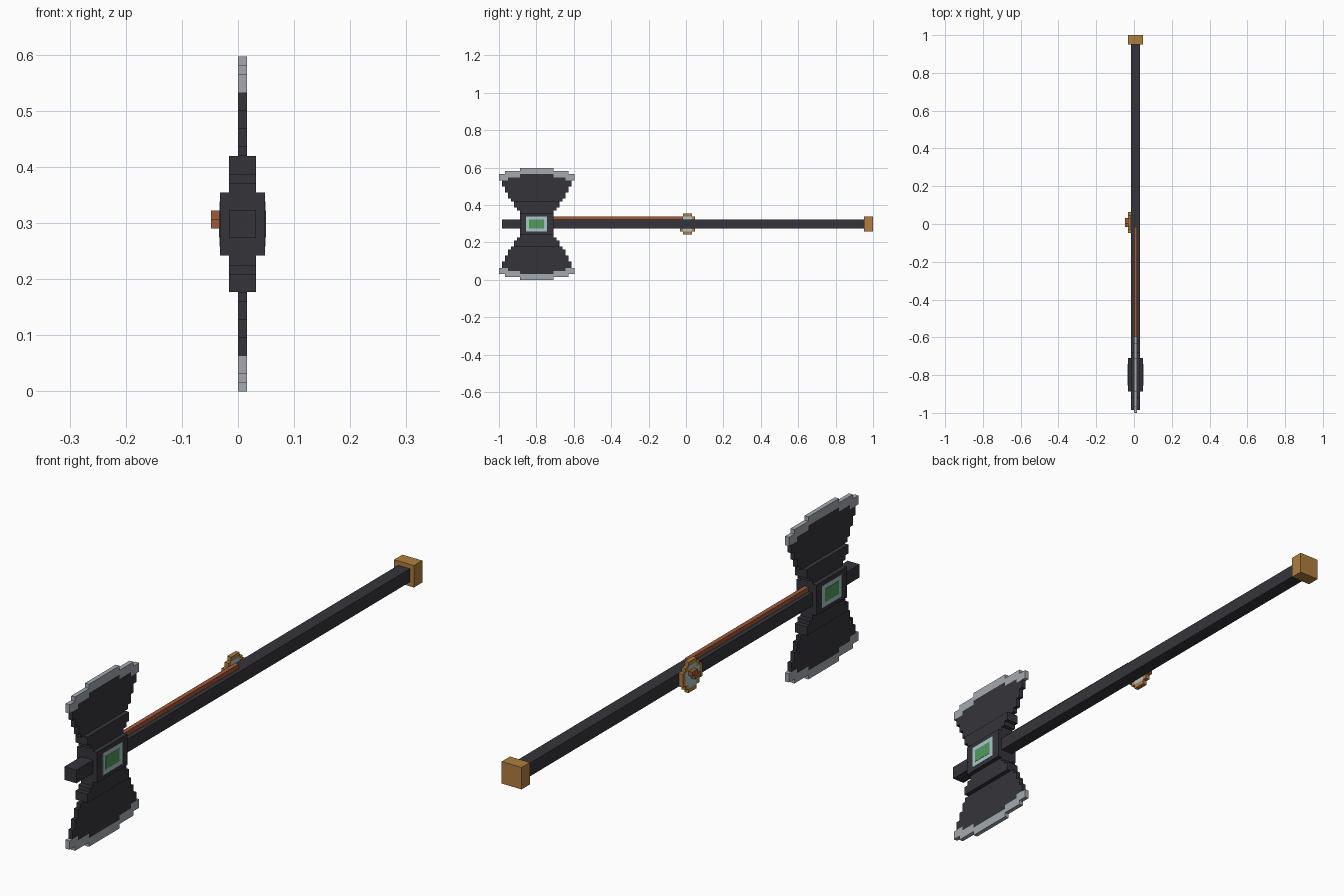
import bpy
import bmesh

cube = bpy.data.objects.get("Cube")
if cube:
    bpy.data.objects.remove(cube, do_unlink=True)

U = 2 / 124      # size of one block
HEIGHT = 37      # model height in blocks
LENGTH = 124     # model length in blocks


def material(name, rgb):
    mat = bpy.data.materials.new(name)
    mat.use_nodes = True
    colour = (*rgb, 1)
    mat.diffuse_color = colour
    bsdf = mat.node_tree.nodes["Principled BSDF"]
    bsdf.inputs["Base Color"].default_value = colour
    bsdf.inputs["Roughness"].default_value = 0.8
    return mat


dark = material("dark iron", (0.036, 0.034, 0.042))
silver = material("silver edge", (0.37, 0.40, 0.43))
gold = material("gold", (0.44, 0.21, 0.05))
copper = material("copper", (0.35, 0.10, 0.045))
pale = material("pale blue", (0.40, 0.57, 0.60))
green = material("green gem", (0.08, 0.33, 0.11))


def blocks(name, mat, x, rects, mirror=False):
    """Join boxes given as (y0, y1, z0, z1) in blocks, all spanning x."""
    if mirror:
        rects = rects + [(a, b, HEIGHT - d, HEIGHT - c) for a, b, c, d in rects]
    bm = bmesh.new()
    for y0, y1, z0, z1 in rects:
        cell = bmesh.ops.create_cube(bm, size=1)["verts"]
        for v in cell:
            v.co.x = (x[1] if v.co.x > 0 else x[0]) * U
            v.co.y = ((y1 if v.co.y > 0 else y0) - LENGTH / 2) * U
            v.co.z = (z1 if v.co.z > 0 else z0) * U
    mesh = bpy.data.meshes.new(name)
    bm.to_mesh(mesh)
    bm.free()
    mesh.materials.append(mat)
    obj = bpy.data.objects.new(name, mesh)
    bpy.context.collection.objects.link(obj)
    return obj


# Shaft, end cap and the cord along the top
blocks("shaft", dark, (-1, 2), [(1, 122, 17, 20)])
blocks("end_cap", gold, (-2, 3), [(121, 124, 16, 21)])
blocks("cord", copper, (0, 1), [(18, 61, 20, 21)])

# Head: socket, stepped collars and stepped blades above and below
blocks("socket", dark, (-2, 3), [(7, 18, 15, 22)])
blocks("collars", dark, (-1, 2),
       [(7, 18, 22, 23), (6, 19, 23, 24), (5, 20, 24, 26)], mirror=True)
blocks("blades", dark, (0, 1),
       [(4, 21, 26, 27), (3, 22, 27, 29), (2, 23, 29, 31), (1, 24, 31, 33),
        (3, 22, 33, 34), (7, 18, 34, 35)], mirror=True)
blocks("cutting_edges", silver, (0, 1),
       [(0, 3, 33, 34), (22, 25, 33, 34), (0, 7, 34, 35), (18, 25, 34, 35),
        (2, 23, 35, 36), (7, 18, 36, 37)], mirror=True)

# Gem plates on both sides of the socket
for side, face, out in (("left", 3, 1), ("right", -2, -1)):
    blocks(side + "_gem_border", pale, sorted((face, face + out * 0.06)),
           [(9, 16, 16, 21)])
    blocks(side + "_gem", green, sorted((face, face + out * 0.12)),
           [(10, 15, 17, 20)])

# Round medallion on the right side of the shaft
blocks("medallion_rim", gold, (-2, -1),
       [(61, 64, 21, 22), (60, 61, 20, 21), (64, 65, 20, 21),
        (59, 60, 18.5, 20), (65, 66, 18.5, 20)], mirror=True)
blocks("medallion_face", pale, (-2, -1),
       [(61, 64, 20, 21), (60, 65, 18.5, 20)], mirror=True)
blocks("medallion_knob", copper, (-3, -2), [(61, 63, 18, 19), (62, 64, 19, 20)])
